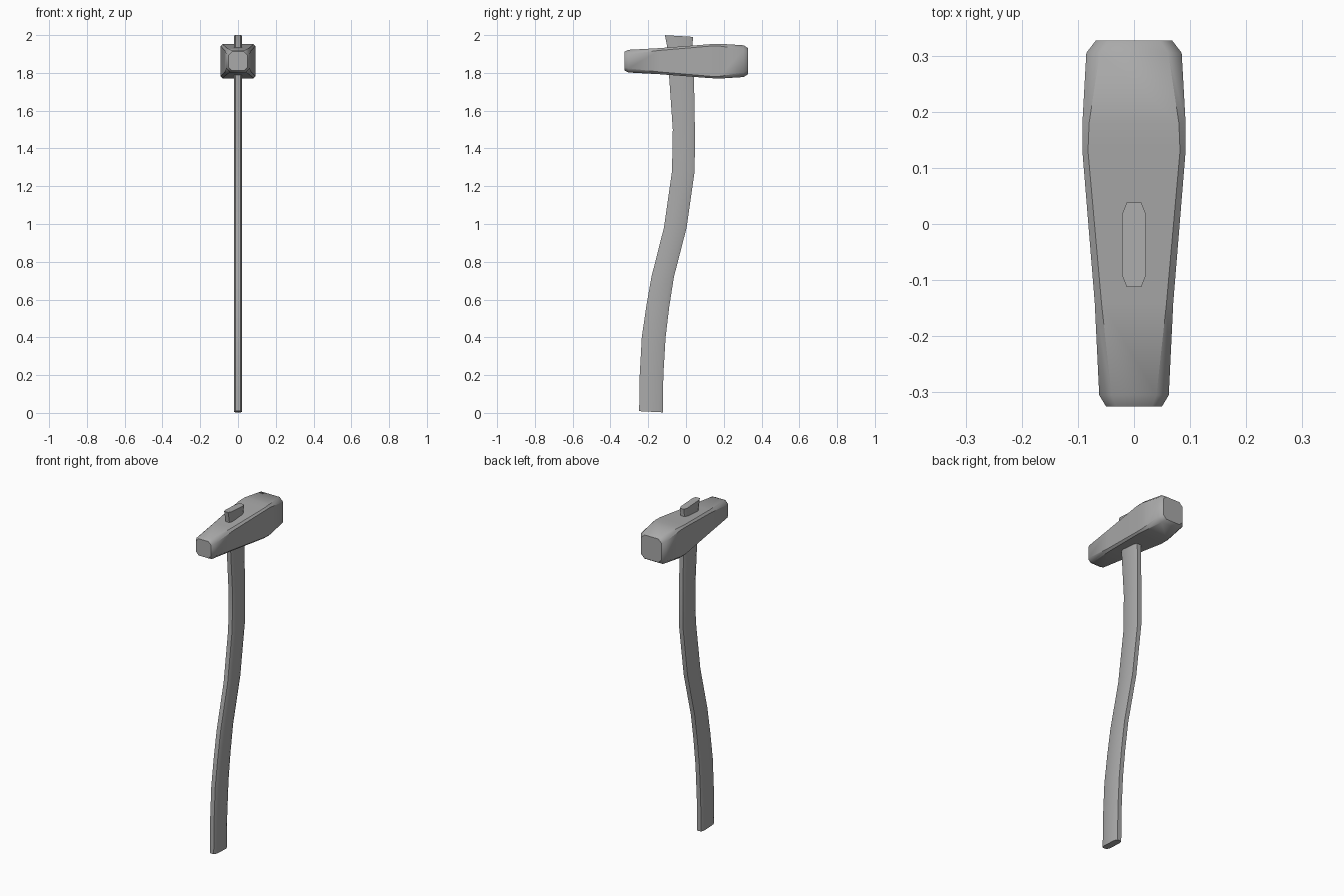
import bpy, bmesh, math

cube = bpy.data.objects.get("Cube")
if cube:
    bpy.data.objects.remove(cube, do_unlink=True)

grey = bpy.data.materials.new("plain grey")
grey.use_nodes = True
grey.diffuse_color = (0.4, 0.4, 0.4, 1)
grey.node_tree.nodes["Principled BSDF"].inputs["Base Color"].default_value = (0.4, 0.4, 0.4, 1)


def octagon(a, b, ca, cb):
    """Rectangle of half sizes a, b with its corners cut by ca, cb."""
    return [(a, cb - b), (a, b - cb), (a - ca, b), (ca - a, b),
            (-a, b - cb), (-a, cb - b), (ca - a, -b), (a - ca, -b)]


def loft(name, rings, angle):
    """Skin a list of point rings and cap both ends."""
    bm = bmesh.new()
    loops = [[bm.verts.new(p) for p in ring] for ring in rings]
    for r, s in zip(loops, loops[1:]):
        for i in range(len(r)):
            j = (i + 1) % len(r)
            bm.faces.new((r[i], r[j], s[j], s[i]))
    bm.faces.new(loops[0])
    bm.faces.new(loops[-1])
    bmesh.ops.recalc_face_normals(bm, faces=bm.faces)
    mesh = bpy.data.meshes.new(name)
    bm.to_mesh(mesh)
    bm.free()
    mesh.materials.append(grey)
    obj = bpy.data.objects.new(name, mesh)
    bpy.context.collection.objects.link(obj)
    bpy.ops.object.select_all(action="DESELECT")
    obj.select_set(True)
    bpy.context.view_layer.objects.active = obj
    bpy.ops.object.shade_smooth_by_angle(angle=math.radians(angle))
    return obj


# Hammer head: y, half width, half height, corner cut
head = [(-0.325, 0.05, 0.05, 0.018), (-0.305, 0.062, 0.06, 0.022),
        (-0.14, 0.07, 0.069, 0.012), (0.13, 0.092, 0.09, 0.01),
        (0.18, 0.092, 0.092, 0.012), (0.305, 0.085, 0.084, 0.024),
        (0.327, 0.068, 0.07, 0.022)]
loft("hammer_head",
     [[(x, y, 1.862 + z) for x, z in octagon(w, h, c, c)] for y, w, h, c in head], 40)

# Curved handle: z, back edge, front edge
handle = [(0.006, -0.248, -0.123), (0.2, -0.245, -0.12), (0.4, -0.234, -0.108),
          (0.56, -0.211, -0.089), (0.72, -0.183, -0.064), (0.98, -0.117, 0.003),
          (1.28, -0.074, 0.046), (1.5, -0.07, 0.047), (1.79, -0.09, 0.042),
          (1.94, -0.1, 0.033), (1.995, -0.112, 0.038)]
rings = []
for k, (z, lo, hi) in enumerate(handle):
    mid, half = (lo + hi) / 2, (hi - lo) / 2
    tilt = {0: -0.05, len(handle) - 1: -0.06}.get(k, 0)
    rings.append([(x, mid + y, z + tilt * y)
                  for x, y in octagon(0.021, half, 0.008, 0.02)])
loft("handle", rings, 50)
